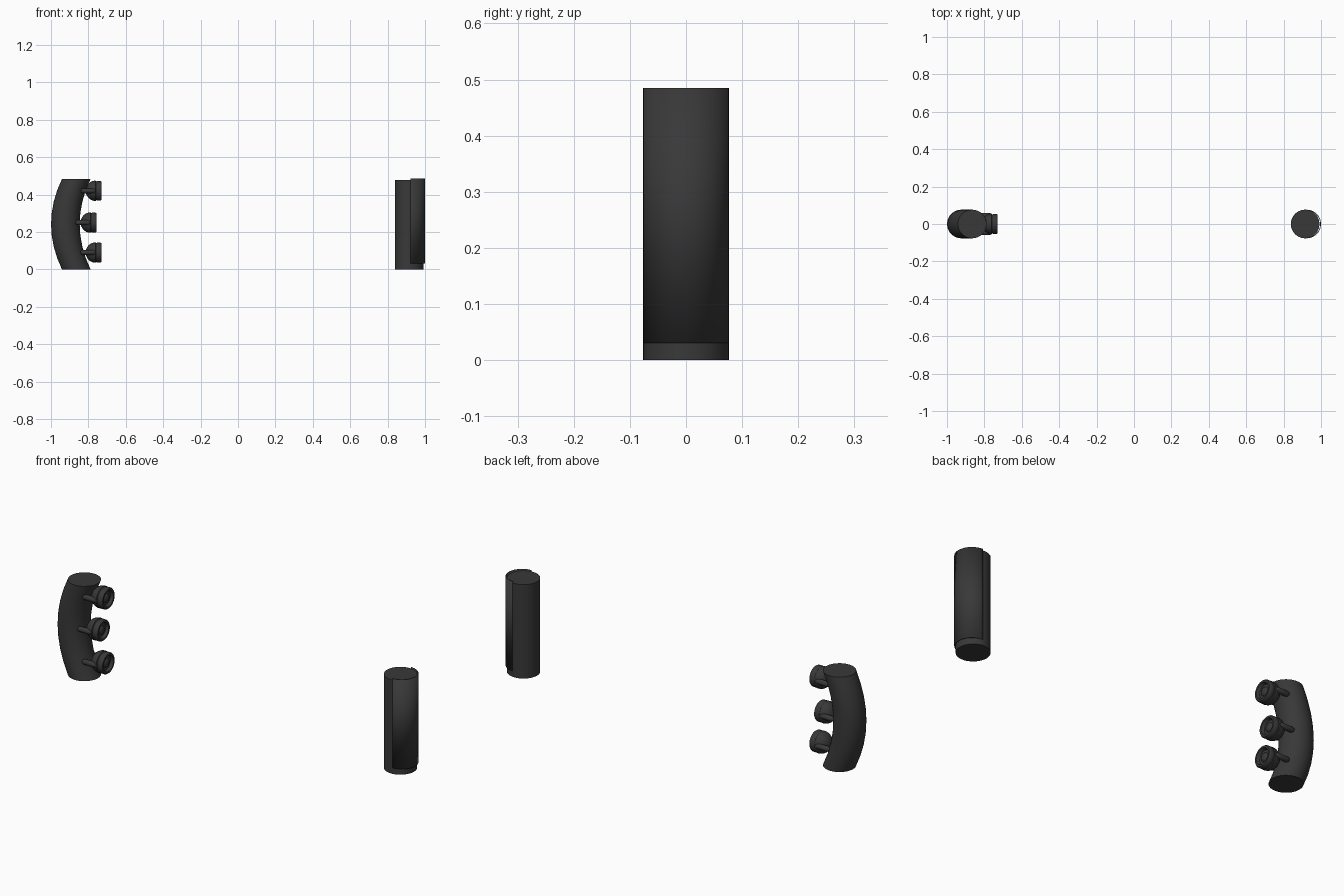
import bpy, bmesh, math
from mathutils import Vector

if "Cube" in bpy.data.objects:
    bpy.data.objects.remove(bpy.data.objects["Cube"])

mat = bpy.data.materials.new("dark_metal")
mat.diffuse_color = (0.04, 0.04, 0.04, 1)
mat.use_nodes = True
mat.node_tree.nodes["Principled BSDF"].inputs["Base Color"].default_value = mat.diffuse_color


def finish(name, bm, angle=40):
    bmesh.ops.recalc_face_normals(bm, faces=bm.faces)
    me = bpy.data.meshes.new(name)
    bm.to_mesh(me)
    bm.free()
    ob = bpy.data.objects.new(name, me)
    bpy.context.collection.objects.link(ob)
    me.materials.append(mat)
    bpy.ops.object.select_all(action='DESELECT')
    ob.select_set(True)
    bpy.context.view_layer.objects.active = ob
    bpy.ops.object.shade_smooth_by_angle(angle=math.radians(angle))
    return ob


def skin(bm, rings, closed=True, caps=True):
    for a, b in zip(rings, rings[1:]):
        n = len(a)
        for i in range(n if closed else n - 1):
            j = (i + 1) % n
            bm.faces.new((a[i], a[j], b[j], b[i]))
    if caps:
        bm.faces.new(rings[0])
        bm.faces.new(rings[-1])


def post(name, axis, r, n=48):
    """Vertical tube with level cross-sections along (x, z) points."""
    bm = bmesh.new()
    rings = [[bm.verts.new((x + r * math.cos(t), r * math.sin(t), z))
              for t in [2 * math.pi * i / n for i in range(n)]] for x, z in axis]
    skin(bm, rings)
    return finish(name, bm)


def turned(name, profile, origin, n=32):
    """Surface turned about the x axis from (x, radius) points."""
    bm = bmesh.new()
    ox, oy, oz = origin
    rings = [[bm.verts.new((ox + x, oy + r * math.cos(t), oz + r * math.sin(t)))
              for t in [2 * math.pi * i / n for i in range(n)]] for x, r in profile]
    skin(bm, rings)
    return finish(name, bm)


# Bowed post carrying the lamps
H = 0.483
axis = []
for i in range(9):
    z = H * i / 8
    u = 2 * z / H - 1
    axis.append((-0.923 + 0.058 * u * u, z))
post("bowed_post", axis, 0.0765)

# Straight post
post("straight_post", [(0.915, 0), (0.915, 0.478)], 0.0765)

# Thin curved cover on the outer half of the straight post
bm = bmesh.new()
angles = [math.radians(-90 + 180 * i / 24) for i in range(25)]
rings = [[bm.verts.new((0.923 + 0.0765 * math.cos(t), 0.0765 * math.sin(t), z))
          for t in angles] for z in (0.03, 0.485)]
skin(bm, rings, closed=False, caps=False)
cover = finish("post_cover", bm)
mod = cover.modifiers.new("thickness", 'SOLIDIFY')
mod.thickness = 0.004

# Lamp heads: domed back, stepped rim, recessed front with small bulb
head = [(0, 0.006), (0.004, 0.020), (0.012, 0.034), (0.022, 0.044), (0.034, 0.051),
        (0.046, 0.054), (0.054, 0.054), (0.057, 0.050), (0.061, 0.053), (0.080, 0.053),
        (0.086, 0.049), (0.086, 0.040), (0.072, 0.034), (0.072, 0.022),
        (0.078, 0.018), (0.081, 0.008)]
arm = [(-0.014, 0.004), (-0.010, 0.010), (0, 0.0135), (0.055, 0.0135),
       (0.065, 0.010), (0.069, 0.004)]
for label, x, z in (("lower", -0.815, 0.09), ("middle", -0.842, 0.25), ("upper", -0.815, 0.42)):
    turned(label + "_lamp_head", head, (x, 0, z))
    # Yoke arms on both sides join the head to the post
    for side, y in (("front", -0.046), ("back", 0.046)):
        turned(f"{label}_{side}_arm", arm, (x - 0.014, y, z), 16)
